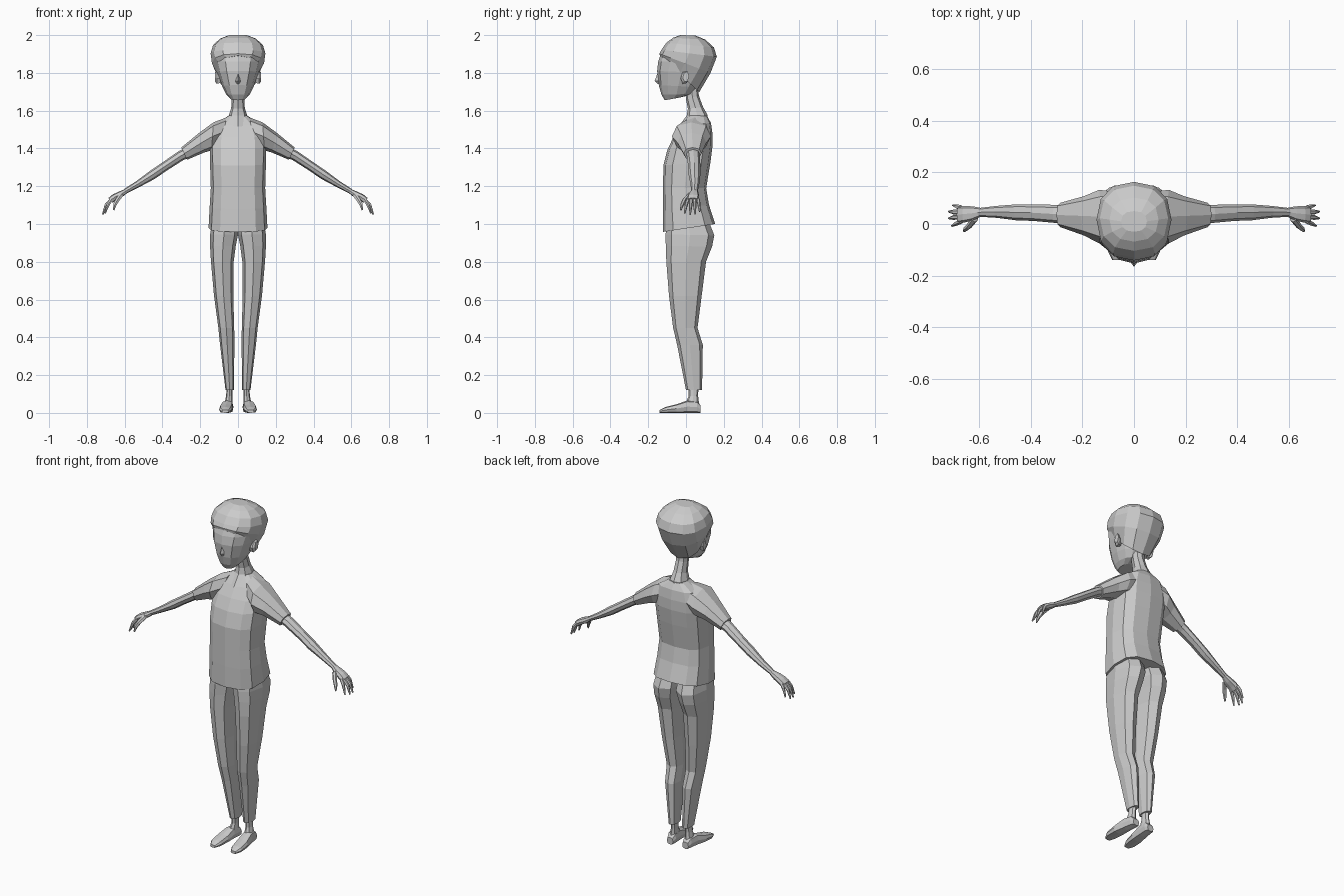
import bpy, bmesh
from math import sin, cos, pi
from mathutils import Vector


def outline(n, power):
    """Unit n-sided cross-section; power below 1 makes it boxier."""
    pts = []
    for i in range(n):
        a = 2 * pi * i / n
        c, s = cos(a), sin(a)
        pts.append((abs(c) ** power * (1 if c >= 0 else -1),
                    abs(s) ** power * (1 if s >= 0 else -1)))
    return pts


def loft(bm, rings, n=8, power=1.0):
    """Skin rings given as (centre, u half-axis, v half-axis), capped at both ends."""
    prof = outline(n, power)
    loops = []
    for c, u, v in rings:
        c, u, v = Vector(c), Vector(u), Vector(v)
        loops.append([bm.verts.new(c + u * a + v * b) for a, b in prof])
    for lo, hi in zip(loops, loops[1:]):
        for i in range(n):
            j = (i + 1) % n
            bm.faces.new((lo[i], lo[j], hi[j], hi[i]))
    bm.faces.new(loops[0][::-1])
    bm.faces.new(loops[-1])


def finish(name, bm, mirror=False):
    bmesh.ops.recalc_face_normals(bm, faces=bm.faces)
    me = bpy.data.meshes.new(name)
    bm.to_mesh(me)
    bm.free()
    ob = bpy.data.objects.new(name, me)
    bpy.context.collection.objects.link(ob)
    if mirror:
        ob.modifiers.new("mirror", 'MIRROR')
    return ob


def part(name, rings, n=8, power=1.0, mirror=False):
    bm = bmesh.new()
    loft(bm, rings, n, power)
    return finish(name, bm, mirror)


def level(hw, yf, zf, yb, zb=None, cx=0.0):
    """Roughly horizontal ring from its front and back points."""
    zb = zf if zb is None else zb
    return ((cx, (yf + yb) / 2, (zf + zb) / 2), (hw, 0, 0),
            (0, (yb - yf) / 2, (zb - zf) / 2))


def limb(x0, z0, x1, z1, yf, yb):
    """Arm ring from its top point (x0, z0) and bottom point (x1, z1)."""
    return (((x0 + x1) / 2, (yf + yb) / 2, (z0 + z1) / 2),
            (0, (yb - yf) / 2, 0), ((x0 - x1) / 2, 0, (z0 - z1) / 2))


# Shirt body with tilted hem
part("shirt_body", [
    level(.156, -.122, .958, .155, 1.0),
    level(.150, -.122, 1.08, .122, 1.10),
    level(.144, -.121, 1.19, .107, 1.19),
    level(.148, -.120, 1.31, .130, 1.33),
    level(.150, -.098, 1.395, .141, 1.42),
    level(.145, -.066, 1.46, .140, 1.48),
    level(.120, -.028, 1.52, .132, 1.535),
    level(.050, .012, 1.575, .112, 1.572)], 12, .72)

# Sleeves
part("sleeves", [
    limb(.060, 1.565, .090, 1.41, -.03, .125),
    limb(.130, 1.538, .140, 1.39, -.075, .132),
    limb(.205, 1.483, .180, 1.378, -.045, .108),
    limb(.300, 1.405, .270, 1.340, -.012, .082)], 8, .85, True)

# Bare arms
part("arms", [
    limb(.275, 1.405, .250, 1.355, 0, .074),
    limb(.315, 1.385, .290, 1.338, .004, .074),
    limb(.400, 1.326, .378, 1.282, .012, .076),
    limb(.465, 1.282, .442, 1.238, .014, .076),
    limb(.540, 1.226, .525, 1.194, .024, .070),
    limb(.606, 1.183, .592, 1.160, .028, .062)], 8, 1, True)

# Hands: palm, four fingers and thumb
bm = bmesh.new()
loft(bm, [limb(.596, 1.186, .586, 1.164, .030, .062),
          limb(.630, 1.172, .614, 1.142, .014, .068),
          limb(.664, 1.156, .644, 1.126, .006, .070),
          limb(.686, 1.138, .664, 1.112, .004, .068)], 8, .75)


def finger(points, radii):
    loft(bm, [limb(x + r * .9, z + r * .5, x - r * .9, z - r * .5, y - r, y + r)
              for (x, y, z), r in zip(points, radii)], 6)


for y, spread, tx, tz in ((.062, .010, .700, 1.066), (.045, .003, .716, 1.052),
                          (.028, -.006, .716, 1.050), (.011, -.018, .704, 1.056)):
    finger([(.667, y, 1.134), (tx - .017, y + spread * .5, tz + .048),
            (tx, y + spread, tz)], (.010, .009, .004))
finger([(.615, .022, 1.160), (.638, -.008, 1.128), (.652, -.020, 1.102),
        (.658, -.027, 1.074)], (.014, .012, .010, .004))
finish("hands", bm, True)

# Trouser legs meeting at the centre line
part("trousers", [
    level(.068, -.100, 1.02, .118, cx=.068),
    level(.074, -.108, .945, .150, .94, cx=.074),
    level(.068, -.107, .885, .138, .88, cx=.080),
    level(.060, -.104, .80, .106, cx=.083),
    level(.051, -.090, .62, .083, cx=.076),
    level(.042, -.068, .45, .061, cx=.062),
    level(.038, -.047, .36, .089, cx=.057),
    level(.022, .000, .12, .085, cx=.044)], 8, .8, True)

# Ankles
part("ankles", [
    level(.016, .012, .14, .066, cx=.044),
    level(.017, .014, .09, .064, cx=.046),
    level(.022, -.005, .045, .070, cx=.050)], 8, 1, True)

# Feet, lofted from heel to toe
part("feet", [
    ((cx, y, h / 2), (hw, 0, 0), (0, 0, h / 2)) for y, cx, hw, h in (
        (.078, .050, .020, .040), (.058, .051, .027, .062), (.008, .056, .030, .066),
        (-.050, .063, .036, .046), (-.108, .067, .033, .031), (-.140, .067, .017, .016))],
    8, .65, True)

# Neck and the skin showing in the collar
part("neck", [
    level(.055, -.040, 1.515, .115, 1.55),
    level(.048, .004, 1.575, .114, 1.578),
    level(.036, .010, 1.61, .090, 1.62),
    level(.033, .000, 1.66, .068, 1.68),
    level(.034, -.005, 1.72, .062, 1.74)], 8, .9)

# Face and skull
part("head", [
    level(.040, -.112, 1.655, -.020, 1.672),
    level(.062, -.130, 1.685, .030, 1.688),
    level(.084, -.144, 1.735, .062, 1.725),
    level(.110, -.153, 1.81, .105, 1.80),
    level(.122, -.147, 1.86, .135, 1.855),
    level(.124, -.132, 1.905, .145, 1.90),
    level(.105, -.095, 1.955, .120, 1.95)], 12, .88)

# Hair cap with slanting hairline
part("hair", [
    level(.104, -.138, 1.892, .070, 1.698),
    level(.138, -.141, 1.902, .130, 1.80),
    level(.145, -.130, 1.922, .163, 1.885),
    level(.132, -.104, 1.960, .148, 1.935),
    level(.095, -.068, 1.986, .102, 1.976),
    level(.050, -.030, 2.0, .050, 1.998)], 12, .85)

# Nose wedge
part("nose", [
    level(.004, -.153, 1.795, -.130),
    level(.013, -.166, 1.757, -.130),
    level(.009, -.150, 1.742, -.130)], 4)

# Ears
part("ears", [
    ((.088, -.012, 1.772), (0, .016, 0), (0, 0, .026)),
    ((.112, -.006, 1.775), (0, .022, .004), (0, 0, .036)),
    ((.122, .000, 1.779), (0, .017, .004), (0, 0, .028))], 6, 1, True)
